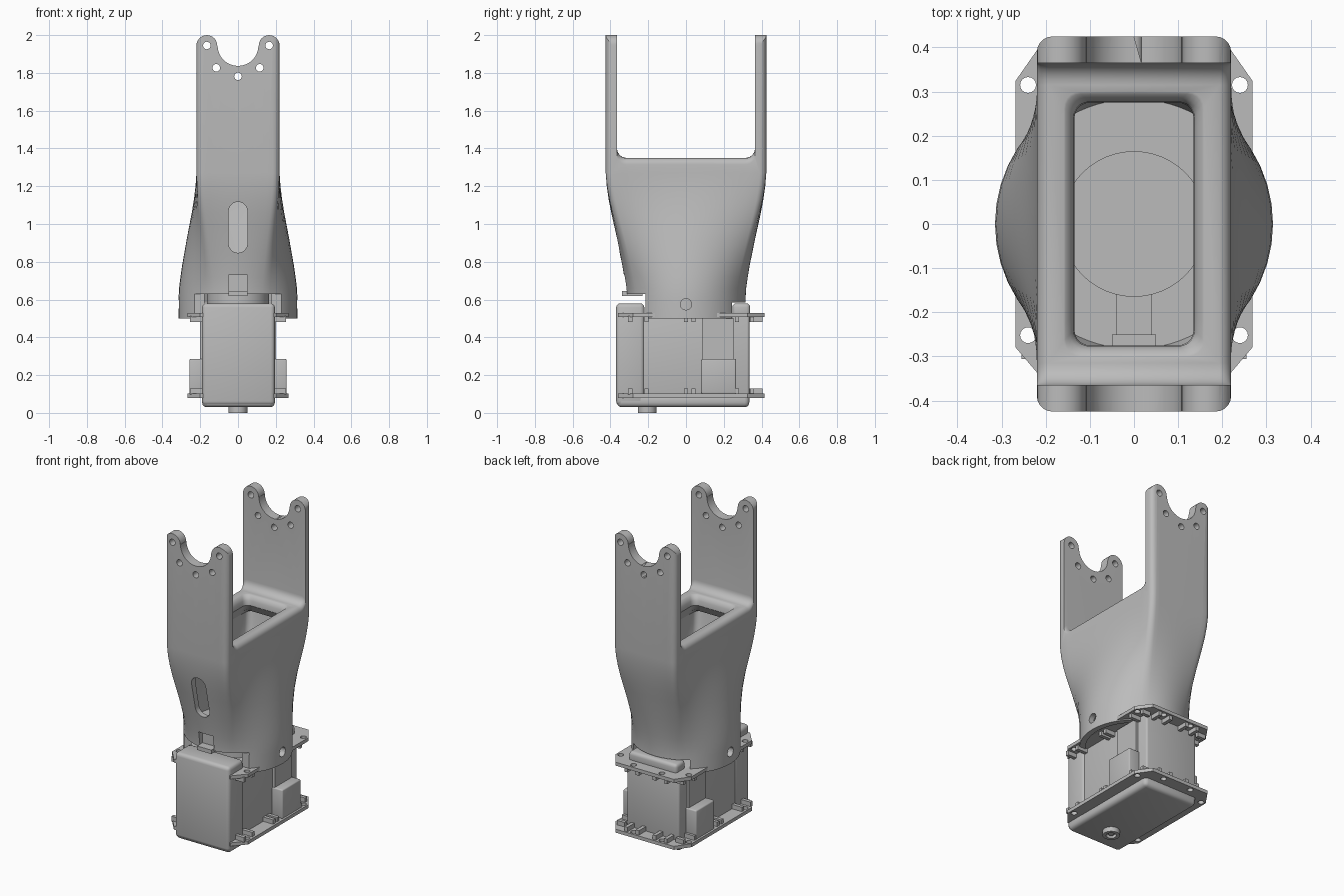
import bpy, bmesh, math
from math import sin, cos, radians, sqrt

if "Cube" in bpy.data.objects:
    bpy.data.objects.remove(bpy.data.objects["Cube"])

grey = bpy.data.materials.new("grey_plastic")
grey.use_nodes = True
grey.diffuse_color = (0.5, 0.5, 0.5, 1)
grey.node_tree.nodes["Principled BSDF"].inputs["Base Color"].default_value = (0.5, 0.5, 0.5, 1)


def loft(name, rings):
    """Skin a list of equal-length point rings and cap both ends."""
    bm = bmesh.new()
    vs = [[bm.verts.new(p) for p in ring] for ring in rings]
    n = len(rings[0])
    for a, b in zip(vs, vs[1:]):
        for i in range(n):
            j = (i + 1) % n
            bm.faces.new((a[i], a[j], b[j], b[i]))
    bm.faces.new(vs[0][::-1])
    bm.faces.new(vs[-1])
    bmesh.ops.recalc_face_normals(bm, faces=bm.faces)
    mesh = bpy.data.meshes.new(name)
    bm.to_mesh(mesh)
    bm.free()
    mesh.materials.append(grey)
    obj = bpy.data.objects.new(name, mesh)
    bpy.context.collection.objects.link(obj)
    return obj


def prism(name, pts, axis, lo, hi):
    """Extrude a 2D outline along an axis."""
    place = {"x": lambda a, b, h: (h, a, b),
             "y": lambda a, b, h: (a, h, b),
             "z": lambda a, b, h: (a, b, h)}[axis]
    return loft(name, [[place(a, b, h) for a, b in pts] for h in (lo, hi)])


def arc(cx, cy, r, a0, a1, n=12):
    return [(cx + r * cos(radians(a0 + (a1 - a0) * i / n)),
             cy + r * sin(radians(a0 + (a1 - a0) * i / n))) for i in range(n + 1)]


def disc(cx, cy, r, n=24):
    return arc(cx, cy, r, 0, 360, n)[:-1]


def box(name, x0, x1, y0, y1, z0, z1, bevel=0):
    obj = prism(name, [(x0, y0), (x1, y0), (x1, y1), (x0, y1)], "z", z0, z1)
    if bevel:
        m = obj.modifiers.new("rounding", "BEVEL")
        m.width, m.segments = bevel, 3
        bake(obj)
    return obj


def bake(obj):
    deps = bpy.context.evaluated_depsgraph_get()
    mesh = bpy.data.meshes.new_from_object(obj.evaluated_get(deps))
    obj.modifiers.clear()
    obj.data = mesh


def cut(obj, *cutters):
    for c in cutters:
        m = obj.modifiers.new("cut", "BOOLEAN")
        m.operation, m.solver, m.object = "DIFFERENCE", "EXACT", c
        bake(obj)
        bpy.data.objects.remove(c)


def section(z, t, radius, hx, hy, r=0.035):
    """Ring that blends from a circle (t=0) to a rounded rectangle (t=1)."""
    pts = []
    corners = [(1, 1, 0), (-1, 1, 90), (-1, -1, 180), (1, -1, 270)]
    mids = [62, 118, 242, 298]
    for k, (sx, sy, a0) in enumerate(corners):
        rect = arc(sx * (hx - r), sy * (hy - r), r, a0, a0 + 90, 5)
        nx, ny, na = corners[(k + 1) % 4]
        end = (nx * (hx - r) + r * cos(radians(na)), ny * (hy - r) + r * sin(radians(na)))
        angles = [mids[k] - 4 + 8 * i / 5 for i in range(6)]
        span = (mids[(k + 1) % 4] - mids[k]) % 360 - 8
        start = rect[-1]
        for i in range(1, 14):
            f = i / 14
            rect.append((start[0] + (end[0] - start[0]) * f, start[1] + (end[1] - start[1]) * f))
            angles.append(mids[k] + 4 + span * f)
        for (x, y), a in zip(rect, angles):
            pts.append((x * t + radius * cos(radians(a)) * (1 - t),
                        y * t + radius * sin(radians(a)) * (1 - t), z))
    return pts


# Bracket: round collar that flows into two upright arms
flow = [(0.66, 0.03), (0.72, 0.11), (0.78, 0.2), (0.85, 0.33), (0.92, 0.46), (0.99, 0.6),
        (1.06, 0.74), (1.13, 0.86), (1.2, 0.95), (1.27, 1)]
outer = [(0.5, 0), (0.6, 0)] + flow + [(2.05, 1)]
bracket = loft("bracket", [section(z, t, 0.315, 0.22, 0.425) for z, t in outer])

# Hollow inside, narrowing to the rimmed top opening
inside = [section(z, t, 0.28, 0.19, 0.385) for z, t in flow[:-1]]
for z, grow in [(1.24, 0.03), (1.29, 0), (1.32, 0.002), (1.337, 0.01), (1.347, 0.02), (1.36, 0.045)]:
    inside.append(section(z, 1, 0.28, 0.135 + grow, 0.275 + grow))
cavity = loft("cavity_cutter", inside)

# Gap between the arms, with filleted ends and a rolled outer edge
rings = []
roll = 0.035
for i in range(-6, 7):
    if i == 0:
        steps = [0.0]
    x = math.copysign(0.185 + roll * sin(radians(15 * abs(i))), i) if i else 0
    drop = roll - roll * cos(radians(15 * abs(i)))
    floor = arc(-0.315, 1.40, 0.05, 180, 270, 6) + arc(0.315, 1.40, 0.05, 270, 360, 6)
    ring = [(x, y, z - drop) for y, z in floor] + [(x, 0.365, 2.2), (x, -0.365, 2.2)]
    rings.append(ring)
wide = lambda ring, x: [(x, y, z) for _, y, z in ring]
gap = loft("gap_cutter", [wide(rings[0], -0.3)] + rings + [wide(rings[-1], 0.3)])

# Forked arm tips and bolt holes
tip = ([(-0.3, 2.2), (-0.3, 1.945)] + arc(-0.165, 1.945, 0.055, 180, 0)
       + arc(0, 1.945, 0.108, 180, 360, 20) + arc(0.165, 1.945, 0.055, 180, 0)
       + [(0.3, 1.945), (0.3, 2.2)])
tips = prism("tip_cutter", tip, "y", -0.6, 0.6)
holes = [prism("hole_cutter", disc(x, z, 0.02, 16), "y", -0.6, 0.6)
         for x, z in [(-0.165, 1.945), (0.165, 1.945), (-0.115, 1.827), (0.115, 1.827), (0, 1.782)]]

# Front cable slot, collar clearances and side screw holes
slot = prism("slot_cutter", arc(0, 1.067, 0.05, 0, 180) + arc(0, 0.897, 0.05, 180, 360), "y", -0.6, -0.15)
under = prism("under_cutter", disc(0, 0, 0.28, 48), "z", 0.4, 0.63)
front_gap = box("front_cutter", -0.23, 0.23, -0.5, -0.215, 0.4, 0.63)
back_gap = box("back_cutter", -0.2, 0.2, 0.2, 0.5, 0.4, 0.585)
notch = box("notch_cutter", -0.05, 0.05, -0.5, -0.26, 0.55, 0.73)
channel = box("channel_cutter", -0.04, 0.04, -0.27, -0.04, 0.645, 0.7)
screws = prism("screw_cutter", disc(0, 0.575, 0.03, 20), "x", -0.5, 0.5)
cut(bracket, cavity, gap, tips, *holes, slot, under, front_gap, back_gap, notch, channel, screws)

# Cable guide behind the notch
box("cable_guide", -0.05, 0.05, -0.285, -0.25, 0.63, 0.73)
box("cable_tongue", -0.05, 0.05, -0.34, -0.23, 0.62, 0.645)
prism("floor_disc", disc(0, 0, 0.165, 48), "z", 0.655, 0.664)

# Motor body
box("motor_body", -0.185, 0.185, -0.365, 0.335, 0.06, 0.53, 0.012)
box("motor_front_cap", -0.19, 0.195, -0.37, -0.22, 0.04, 0.58, 0.022)
box("motor_back_cap", -0.17, 0.17, 0.245, 0.34, 0.5, 0.58, 0.02)
prism("output_horn", disc(0, 0, 0.165, 48), "z", 0.52, 0.635)
box("bottom_cover", -0.19, 0.195, -0.365, 0.335, 0.03, 0.1, 0.025)
boss = prism("bottom_boss", disc(0, -0.205, 0.05, 32), "z", 0, 0.04)
cut(boss, prism("boss_cutter", disc(0, -0.205, 0.03), "z", -0.1, 0.02))
prism("bottom_pin", disc(0, -0.205, 0.015, 16), "z", 0.005, 0.03)

# Mounting flanges with chamfered corners, bolt holes and lugs
half = [(0.2, -0.36), (0.268, -0.28), (0.268, 0.325), (0.205, 0.415)]
outline = half + [(-x, y) for x, y in reversed(half)]
for label, z0, lug0 in [("lower", 0.08, 0.098), ("upper", 0.507, 0.48)]:
    flange = prism(label + "_flange", outline, "z", z0, z0 + 0.022)
    for sx in (-1, 1):
        side = "left" if sx > 0 else "right"
        cut(flange, *[prism("bolt_cutter", disc(sx * x, y, 0.018, 16), "z", z0 - 0.1, z0 + 0.1)
                      for x, y in [(0.24, 0.315), (0.24, -0.252), (0.1, 0.385)]])
        for y in (-0.295, -0.21, 0.0, 0.04, 0.27, 0.35):
            xo = 0.235 if y > 0.3 else 0.255
            a, b = sorted((sx * 0.18, sx * xo))
            box(f"{label}_{side}_lug", a, b, y - 0.011, y + 0.011, lug0, lug0 + 0.032)
        for x in (0.06, 0.14):
            box(f"{label}_{side}_back_lug", sx * x - 0.011, sx * x + 0.011, 0.32, 0.405, lug0, lug0 + 0.032)

# Side panels and cable sockets
for sx, side in ((1, "left"), (-1, "right")):
    a, b = sorted((sx * 0.17, sx * 0.2))
    box(side + "_side_panel", a, b, 0.085, 0.255, 0.1, 0.5)
    a, b = sorted((sx * 0.17, sx * 0.258))
    box(side + "_socket", a, b, 0.08, 0.265, 0.1, 0.285, 0.008)

# Smooth shading with sharp edges kept
bpy.ops.object.select_all(action="DESELECT")
for obj in bpy.context.collection.objects:
    if obj.type == "MESH":
        obj.select_set(True)
        bpy.context.view_layer.objects.active = obj
bpy.ops.object.shade_smooth_by_angle(angle=radians(30))
